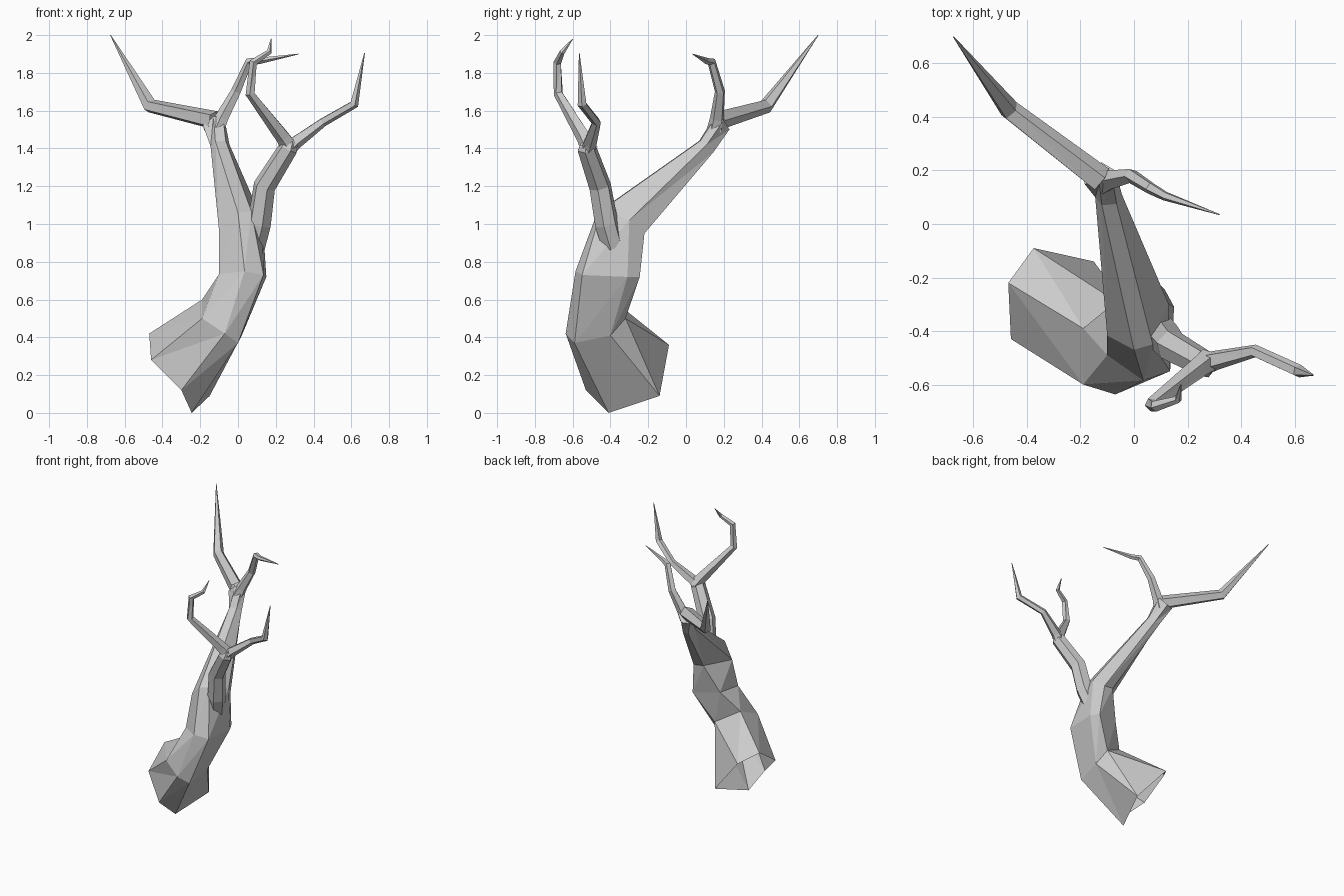
import bpy
import bmesh
import math
from mathutils import Vector

if "Cube" in bpy.data.objects:
    bpy.data.objects.remove(bpy.data.objects["Cube"], do_unlink=True)

bark = bpy.data.materials.new("grey_bark")
bark.use_nodes = True
GREY = (0.6, 0.6, 0.6, 1)
bark.diffuse_color = GREY
bark.node_tree.nodes["Principled BSDF"].inputs["Base Color"].default_value = GREY


def loft(name, rings):
    """Skin a series of equal-sized rings, open at the root and closed at the end."""
    bm = bmesh.new()
    loops = [[bm.verts.new(point) for point in ring] for ring in rings]
    count = len(loops[0])
    for low, high in zip(loops, loops[1:]):
        for i in range(count):
            j = (i + 1) % count
            bm.faces.new((low[i], low[j], high[j]))
            bm.faces.new((low[i], high[j], high[i]))
    bm.faces.new(loops[-1])
    bmesh.ops.recalc_face_normals(bm, faces=bm.faces)
    mesh = bpy.data.meshes.new(name)
    bm.to_mesh(mesh)
    bm.free()
    mesh.materials.append(bark)
    obj = bpy.data.objects.new(name, mesh)
    bpy.context.collection.objects.link(obj)


def branch(name, path, sides=5):
    """Sweep a polygon along path points given as (x, y, z, radius)."""
    points = [Vector(p[:3]) for p in path]
    last = len(points) - 1
    rings = []
    normal = None
    for i, centre in enumerate(points):
        before = (centre - points[max(i - 1, 0)]).normalized()
        after = (points[min(i + 1, last)] - centre).normalized()
        tangent = (before + after).normalized()
        # carry the previous direction forward so the faces do not twist
        if normal is None:
            normal = tangent.orthogonal()
        normal = (normal - tangent * normal.dot(tangent)).normalized()
        side = tangent.cross(normal)
        radius = path[i][3]
        ring = []
        for k in range(sides):
            angle = math.tau * k / sides
            ring.append(centre + radius * (normal * math.cos(angle) + side * math.sin(angle)))
        rings.append(ring)
    loft(name, rings)


# Six-sided trunk: slanted hollow base, bend, fork level, then the rear limb
loft("trunk", [
    [(-.3, -.53, .12), (-.245, -.41, 0), (-.15, -.14, .09),
     (-.375, -.09, .36), (-.47, -.22, .42), (-.46, -.43, .28)],
    [(-.07, -.637, .42), (0, -.59, .37), (.02, -.4, .41),
     (-.02, -.32, .5), (-.19, -.39, .6), (-.19, -.6, .5)],
    [(.035, -.585, .75), (.135, -.55, .73), (.15, -.31, .72),
     (.115, -.245, .72), (-.08, -.3, .75), (-.1, -.49, .735)],
    [(0, -.47, 1.06), (.07, -.45, 1.07), (.13, -.3, 1.02),
     (.09, -.22, .95), (.01, -.225, .96), (-.1, -.417, .963)],
    [(-.12, .07, 1.44), (-.065, .075, 1.44), (-.045, .11, 1.42),
     (-.075, .145, 1.38), (-.12, .145, 1.38), (-.145, .1, 1.41)],
    [(-.13, .15, 1.57), (-.08, .16, 1.57), (-.07, .2, 1.55),
     (-.12, .23, 1.5), (-.18, .21, 1.5), (-.185, .15, 1.52)],
])

# Rear limb splits into a long spike and a hooked twig
branch("rear_spike", [
    (-.125, .165, 1.548, .052), (-.465, .425, 1.625, .04), (-.675, .7, 2, .002)])
branch("rear_hooked_twig", [
    (-.11, .155, 1.5, .045), (-.085, .165, 1.56, .038), (-.01, .18, 1.7, .028),
    (.06, .135, 1.86, .023), (.115, .105, 1.865, .018), (.32, .035, 1.9, .002)])

# Front limb grows out of the side of the trunk
branch("front_limb", [
    (.085, -.385, .88, .06), (.112, -.42, 1, .064), (.14, -.455, 1.2, .06),
    (.265, -.525, 1.4, .052), (.28, -.525, 1.44, .03)], sides=6)

# Front limb splits into an outer twig and a curled twig
branch("front_outer_twig", [
    (.25, -.525, 1.38, .045), (.3, -.51, 1.43, .038), (.45, -.475, 1.54, .025),
    (.615, -.55, 1.635, .025), (.67, -.565, 1.905, .002)])
branch("front_curled_twig", [
    (.28, -.51, 1.4, .048), (.24, -.54, 1.46, .041), (.065, -.675, 1.69, .026),
    (.08, -.68, 1.855, .022), (.165, -.655, 1.91, .015), (.175, -.6, 1.98, .002)])
